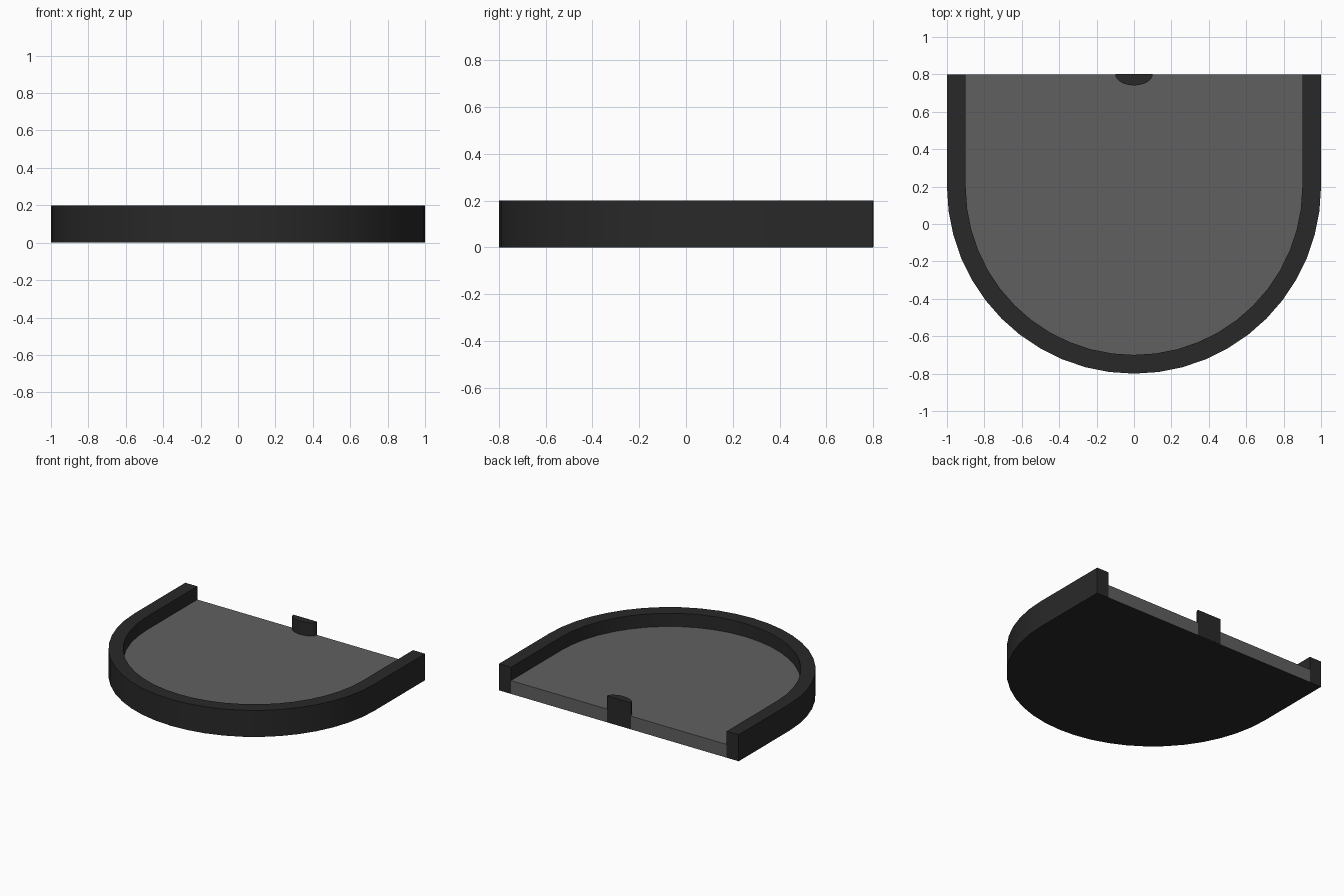
import bpy, bmesh
from math import pi, sin, cos, radians

if "Cube" in bpy.data.objects:
    bpy.data.objects.remove(bpy.data.objects["Cube"])

BACK, CENTRE_Y, HEIGHT, FLOOR = 0.8, 0.2, 0.2, 0.1


def material(name, value):
    m = bpy.data.materials.new(name)
    m.diffuse_color = (value, value, value, 1)
    m.use_nodes = True
    m.node_tree.nodes["Principled BSDF"].inputs["Base Color"].default_value = m.diffuse_color
    return m


dark = material("dark_grey", 0.022)
grey = material("mid_grey", 0.117)


def half_ellipse(rx, ry, cy, steps):
    """Points of the front half of an ellipse, from -x to +x."""
    pts = []
    for i in range(steps + 1):
        a = pi + pi * i / steps
        pts.append((rx * cos(a), cy + ry * sin(a)))
    return pts


def u_outline(r):
    return [(-r, BACK)] + half_ellipse(r, r, CENTRE_Y, 24) + [(r, BACK)]


def extrude(name, outline, z0, z1, mats):
    """Extrude a closed outline upwards from z0 to z1."""
    bm = bmesh.new()
    face = bm.faces.new([bm.verts.new((x, y, z0)) for x, y in outline])
    res = bmesh.ops.extrude_face_region(bm, geom=[face], use_keep_orig=True)
    for v in res["geom"]:
        if isinstance(v, bmesh.types.BMVert):
            v.co.z = z1
    bmesh.ops.recalc_face_normals(bm, faces=bm.faces[:])
    mesh = bpy.data.meshes.new(name)
    # The underside takes the last material
    for f in bm.faces:
        if f.normal.z < -0.9:
            f.material_index = len(mats) - 1
    bm.to_mesh(mesh)
    bm.free()
    for m in mats:
        mesh.materials.append(m)
    obj = bpy.data.objects.new(name, mesh)
    bpy.context.collection.objects.link(obj)
    bpy.ops.object.select_all(action="DESELECT")
    obj.select_set(True)
    bpy.context.view_layer.objects.active = obj
    bpy.ops.object.shade_smooth_by_angle(angle=radians(30))
    return obj


# Raised U-shaped wall, open at the back
extrude("rim", u_outline(1.0) + u_outline(0.9)[::-1], 0, HEIGHT, [dark])

# Floor slab inside the wall, dark underneath
extrude("floor", u_outline(0.9), 0, FLOOR, [grey, dark])

# Half-oval stop in the middle of the open edge
extrude("back_stop", half_ellipse(0.1, 0.06, BACK + 0.001, 16), 0.001, HEIGHT, [dark])
